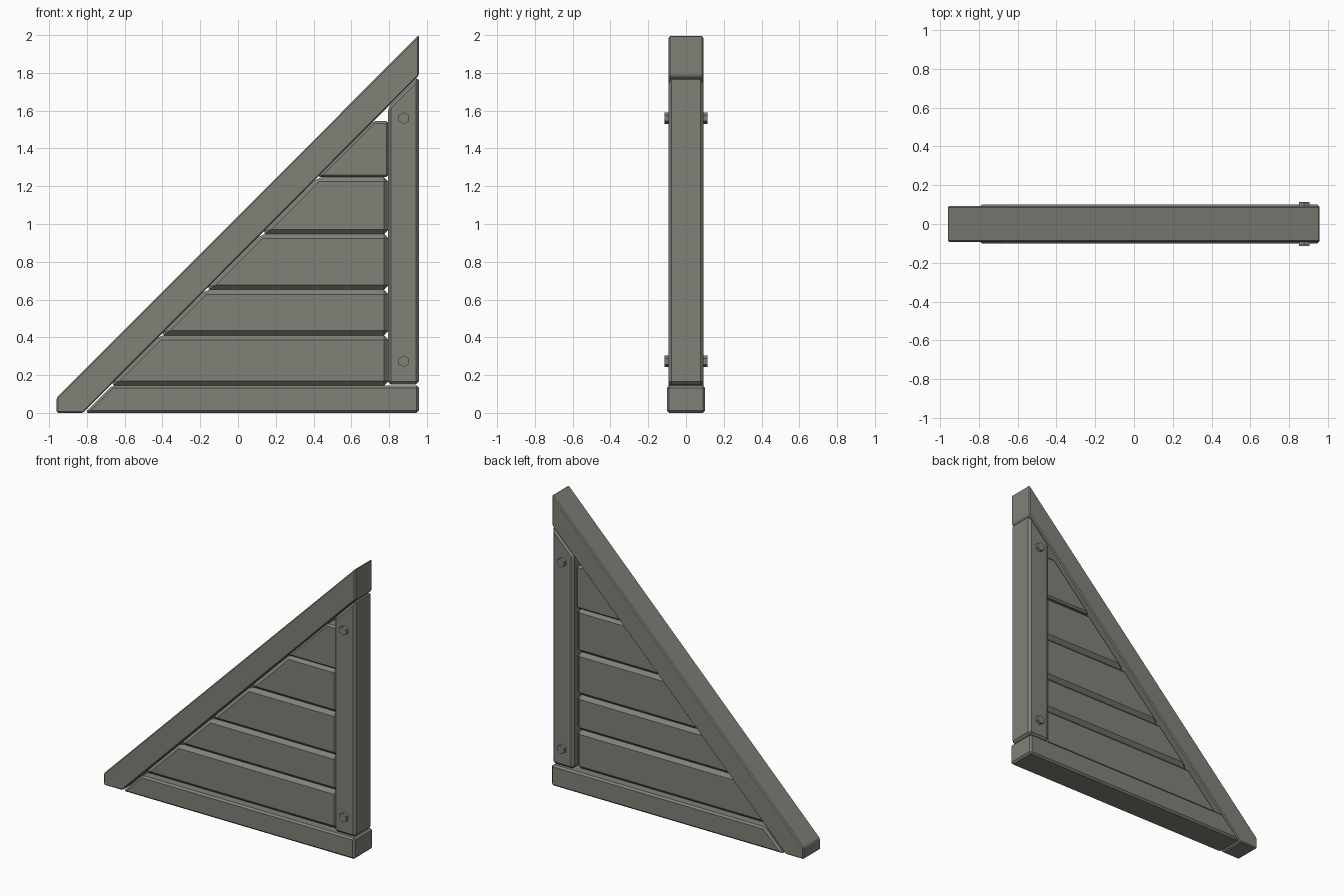
import bpy, bmesh, math
from mathutils import Matrix

if "Cube" in bpy.data.objects:
    bpy.data.objects.remove(bpy.data.objects["Cube"])

grey = bpy.data.materials.new("weathered_grey")
grey.use_nodes = True
COLOUR = (0.22, 0.22, 0.19, 1)
grey.diffuse_color = COLOUR
grey.node_tree.nodes["Principled BSDF"].inputs["Base Color"].default_value = COLOUR


def finish(name, bm):
    bmesh.ops.recalc_face_normals(bm, faces=bm.faces)
    mesh = bpy.data.meshes.new(name)
    bm.to_mesh(mesh)
    bm.free()
    mesh.materials.append(grey)
    obj = bpy.data.objects.new(name, mesh)
    bpy.context.collection.objects.link(obj)
    return obj


def board(name, outline, half_depth, chamfer):
    """Extrude an x-z outline through y and chamfer every edge."""
    bm = bmesh.new()
    face = bm.faces.new([bm.verts.new((x, -half_depth, z)) for x, z in outline])
    new = bmesh.ops.extrude_face_region(bm, geom=[face])["geom"]
    bmesh.ops.translate(bm, vec=(0, 2 * half_depth, 0),
                        verts=[v for v in new if isinstance(v, bmesh.types.BMVert)])
    bmesh.ops.recalc_face_normals(bm, faces=bm.faces)
    bmesh.ops.bevel(bm, geom=bm.edges[:], offset=chamfer, segments=1,
                    affect='EDGES', profile=0.5, clamp_overlap=True)
    return finish(name, bm)


def brace_edge(z):
    """x of the underside of the diagonal brace at height z."""
    return z - 0.828


RIGHT = 0.957

# Frame: diagonal brace, bottom rail, upright post
board("diagonal_brace", [(-0.96, 0), (-0.82, 0), (RIGHT, 1.785),
                         (RIGHT, 2.0), (-0.96, 0.08)], 0.092, 0.007)
board("bottom_rail", [(-0.81, 0), (RIGHT, 0), (RIGHT, 0.145), (-0.665, 0.145)],
      0.101, 0.012)
board("upright_post", [(0.795, 0.15), (RIGHT, 0.15), (RIGHT, 1.78), (0.795, 1.618)],
      0.092, 0.015)

# Infill slats, cut to the slope of the brace
levels = [0.145, 0.411, 0.652, 0.947, 1.248, 1.545]
for i, (low, high) in enumerate(zip(levels, levels[1:])):
    chamfer = 0.012 if i == 4 else 0.024
    board(f"slat_{i + 1}", [(brace_edge(low), low), (0.797, low),
                            (0.797, high), (brace_edge(high), high)], 0.06, chamfer)

# Hexagonal bolt heads on both faces of the post
for level, z in (("lower", 0.273), ("upper", 1.56)):
    for side, sign in (("front", -1), ("back", 1)):
        bm = bmesh.new()
        bmesh.ops.create_cone(bm, cap_ends=True, segments=6, radius1=0.031,
                              radius2=0.031, depth=0.04,
                              matrix=Matrix.Rotation(math.pi / 2, 4, 'X'))
        bolt = finish(f"{level}_{side}_bolt", bm)
        bolt.location = (0.877, sign * 0.093, z)
